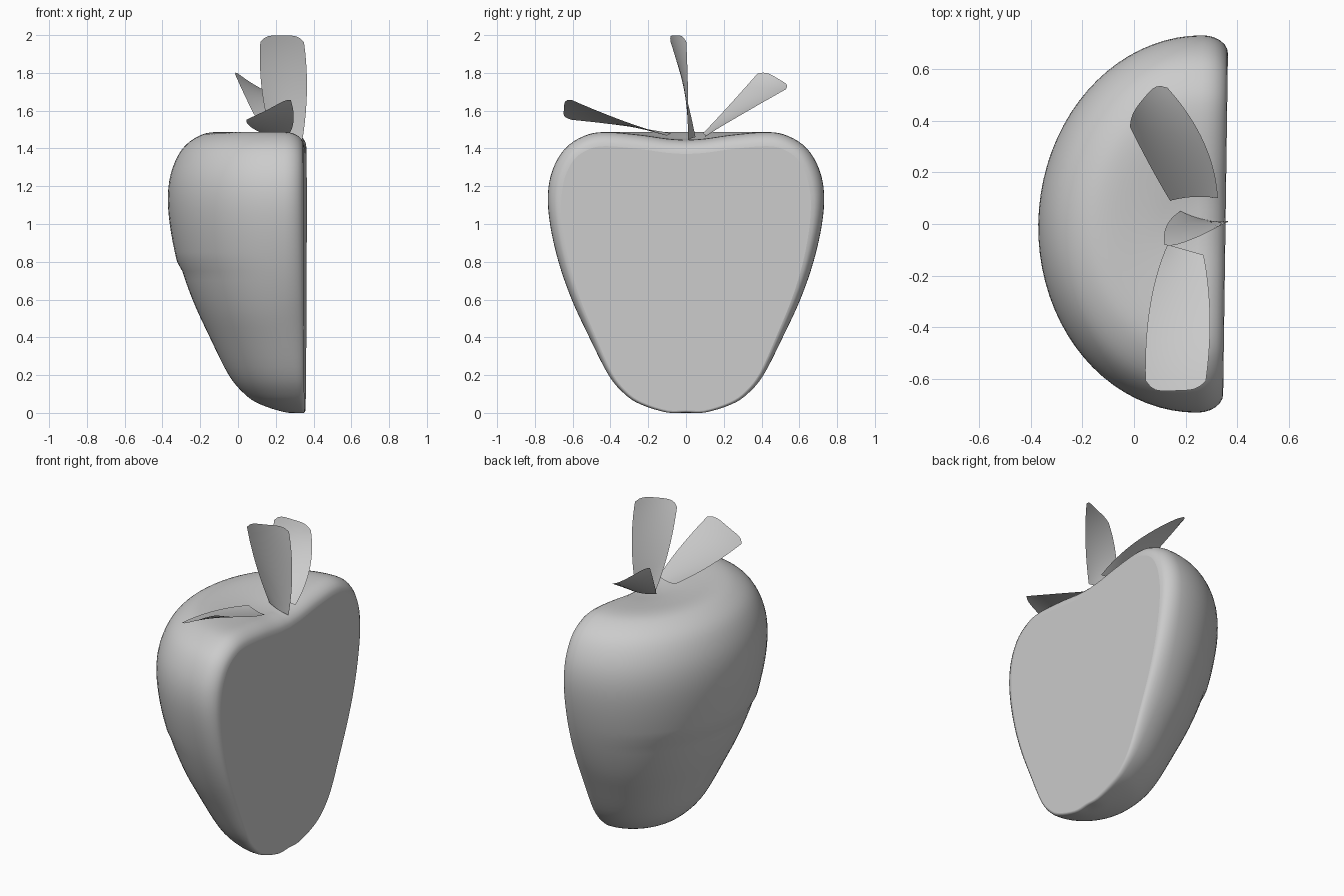
import bpy, bmesh, math
from mathutils import Vector

if "Cube" in bpy.data.objects:
    bpy.data.objects.remove(bpy.data.objects["Cube"])

FACE_X = 0.355   # cut face position
DEPTH = 0.10     # depth of the rounded rim around the cut


def finish(name, bm, angle=40):
    me = bpy.data.meshes.new(name)
    bm.to_mesh(me)
    bm.free()
    ob = bpy.data.objects.new(name, me)
    bpy.context.collection.objects.link(ob)
    bpy.ops.object.select_all(action='DESELECT')
    bpy.context.view_layer.objects.active = ob
    ob.select_set(True)
    bpy.ops.object.shade_smooth_by_angle(angle=math.radians(angle))
    return ob


def spline(pts, n):
    # smooth curve through the points (Catmull-Rom)
    p = [Vector(q) for q in pts]
    p = [2 * p[0] - p[1]] + p + [2 * p[-1] - p[-2]]
    out = []
    for i in range(1, len(p) - 2):
        for k in range(n):
            t = k / n
            a, b, c, d = p[i - 1:i + 3]
            out.append(0.5 * (2 * b + (c - a) * t + (2 * a - 5 * b + 4 * c - d) * t * t
                              + (3 * b - a - 3 * c + d) * t ** 3))
    return out + [p[-2]]


# half fruit: profile (radius, z) from the top dimple down to the base
profile = spline([(0, 1.445), (0.1, 1.452), (0.25, 1.473), (0.43, 1.487), (0.54, 1.466),
                  (0.64, 1.40), (0.705, 1.29), (0.731, 1.16), (0.72, 1.0), (0.675, 0.8),
                  (0.605, 0.6), (0.512, 0.4), (0.41, 0.2), (0.325, 0.1), (0.24, 0.045),
                  (0.1, 0.002), (0, 0.002)], 4)
profile[0].x = profile[-1].x = 0
normals = []
for i in range(len(profile)):
    t = profile[min(i + 1, len(profile) - 1)] - profile[max(i - 1, 0)]
    normals.append(Vector((t.y, -t.x)).normalized())   # points inward
normals[0], normals[-1] = Vector((0, -1)), Vector((0, 1))


def depth(z):
    # the rim gets tighter towards the base
    return DEPTH * min(1, 0.15 + z / 0.6)


def rim_column(side, a):
    # one layer of the rounded rim, offset inward as it nears the cut
    shrink = 1 - math.sin(a)
    col = []
    for p, n in zip(profile, normals):
        q = p + n * shrink * (0.012 + 0.063 * min(1, p.y / 1.2))
        y = 0 if p.x < 1e-5 else max(q.x, 0)
        col.append((FACE_X - depth(p.y) * (1 - math.cos(a)), side * y, q.y))
    return col


R = 6
layers = [math.pi / 2 * k / R for k in range(R + 1)]
columns = [rim_column(1, a) for a in layers]
for k in range(1, 40):
    th = math.pi * k / 40
    col = []
    for p in profile:
        # back half is an ellipse that starts behind the rim
        d = depth(p.y)
        back = p.x * (0.725 - DEPTH) / 0.73 if p.y > 0.8 else max(0.985 * p.x - d, 0.8 * p.x)
        col.append((FACE_X - d - back * math.sin(th), p.x * math.cos(th), p.y))
    columns.append(col)
columns += [rim_column(-1, a) for a in reversed(layers)]

bm = bmesh.new()
vs = [[bm.verts.new((x + 0.014 * y, y, z)) for x, y, z in c] for c in columns]
for a, b in zip(vs, vs[1:]):
    for i in range(len(a) - 1):
        bm.faces.new((a[i], a[i + 1], b[i + 1], b[i]))
# flat cut face
bm.faces.new(vs[0] + vs[-1][::-1])
bmesh.ops.remove_doubles(bm, verts=bm.verts, dist=1e-5)
bmesh.ops.recalc_face_normals(bm, faces=bm.faces)
fruit = finish("fruit_half", bm)
max(fruit.data.polygons, key=lambda f: f.area).use_smooth = False


def leaf(name, left, right, bulge, nu=16, nv=12):
    # sheet between two curved edges, cupped by bulge, with rounded tip corners
    def edge(p, t):
        a, b, c = map(Vector, p)
        return a * (2 * t - 1) * (t - 1) + b * 4 * t * (1 - t) + c * t * (2 * t - 1)
    bm = bmesh.new()
    rows = []
    for i in range(nu + 1):
        row = []
        for j in range(nv + 1):
            v = j / nv
            u = i / nu * (1.015 - 0.065 * abs(2 * v - 1) ** 5)
            p = edge(left, u).lerp(edge(right, u), v) + Vector(bulge) * 4 * v * (1 - v)
            row.append(bm.verts.new(p))
        rows.append(row)
    for a, b in zip(rows, rows[1:]):
        for j in range(nv):
            bm.faces.new((a[j], a[j + 1], b[j + 1], b[j]))
    finish(name, bm, 80)


# three leaves around the stem end
leaf("upright_leaf",
     [(0.18, 0.05, 1.46), (0.125, -0.01, 1.72), (0.12, -0.09, 1.99)],
     [(0.34, 0.01, 1.44), (0.365, 0.01, 1.72), (0.345, 0.0, 1.99)], (0, -0.01, 0))
leaf("back_leaf",
     [(0.14, 0.09, 1.48), (0.06, 0.23, 1.63), (-0.025, 0.395, 1.815)],
     [(0.325, 0.10, 1.465), (0.265, 0.33, 1.6), (0.11, 0.55, 1.725)], (0, 0.01, -0.006))
leaf("front_leaf",
     [(0.13, -0.08, 1.48), (0.06, -0.33, 1.52), (0.045, -0.64, 1.555)],
     [(0.27, -0.12, 1.475), (0.295, -0.37, 1.56), (0.275, -0.635, 1.67)], (0, 0, -0.008))
